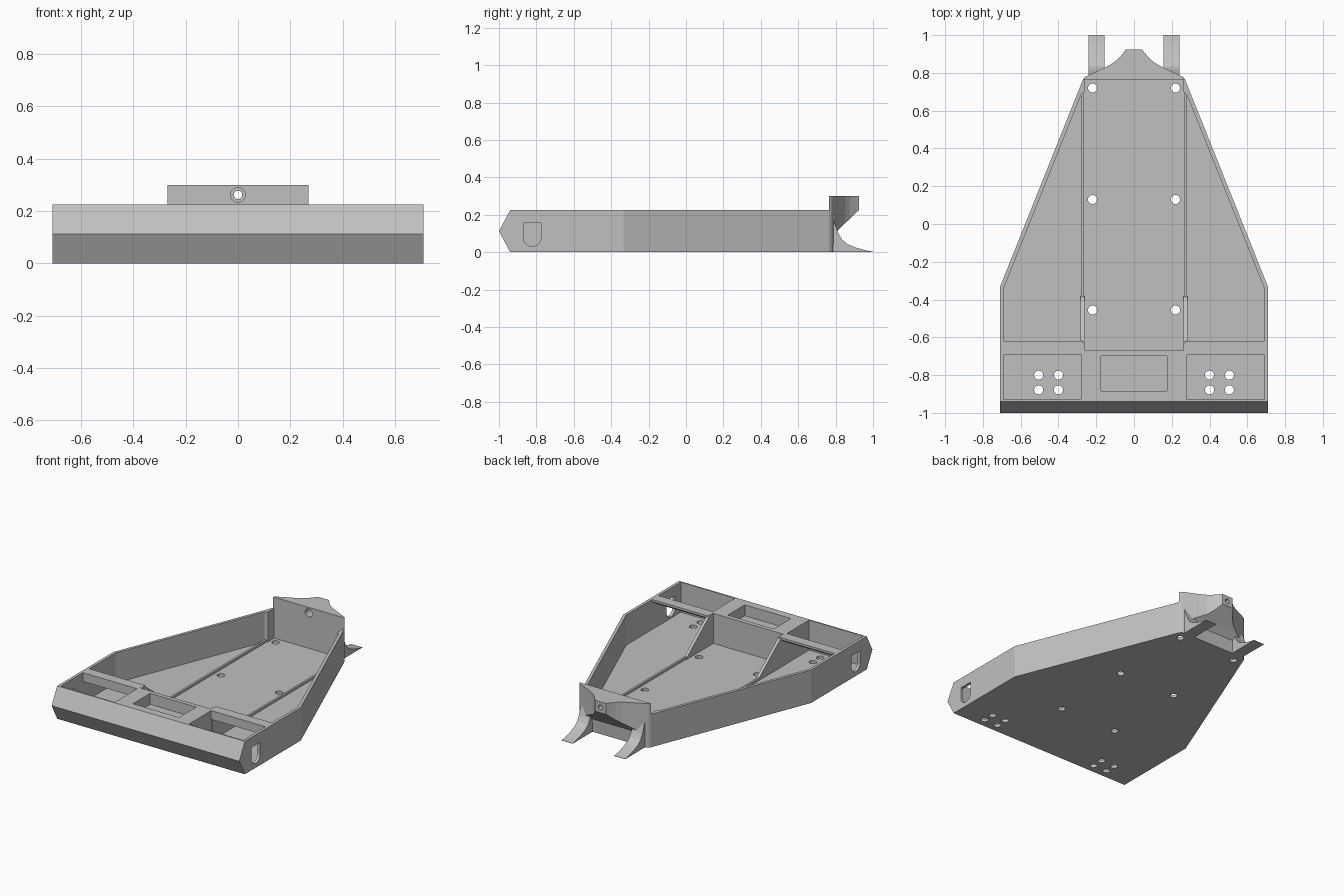
import bpy, bmesh, math

if "Cube" in bpy.data.objects:
    bpy.data.objects.remove(bpy.data.objects["Cube"])

grey = bpy.data.materials.new("light_grey")
grey.use_nodes = True
COLOR = (0.53, 0.53, 0.53, 1)
grey.diffuse_color = COLOR
grey.node_tree.nodes["Principled BSDF"].inputs["Base Color"].default_value = COLOR


def prism(name, pts, axis, lo, hi):
    """Extrude a 2D outline along an axis: z takes (x,y), x takes (y,z), y takes (x,z)."""
    place = {"z": lambda a, b, t: (a, b, t),
             "x": lambda a, b, t: (t, a, b),
             "y": lambda a, b, t: (a, t, b)}[axis]
    bm = bmesh.new()
    low = [bm.verts.new(place(a, b, lo)) for a, b in pts]
    high = [bm.verts.new(place(a, b, hi)) for a, b in pts]
    bm.faces.new(low)
    bm.faces.new(high)
    for i in range(len(pts)):
        j = (i + 1) % len(pts)
        bm.faces.new((low[i], low[j], high[j], high[i]))
    bmesh.ops.recalc_face_normals(bm, faces=bm.faces)
    mesh = bpy.data.meshes.new(name)
    bm.to_mesh(mesh)
    bm.free()
    mesh.materials.append(grey)
    obj = bpy.data.objects.new(name, mesh)
    bpy.context.scene.collection.objects.link(obj)
    return obj


def box_pts(a0, b0, a1, b1):
    return [(a0, b0), (a1, b0), (a1, b1), (a0, b1)]


def circle(a, b, r, n=20):
    return [(a + r * math.cos(math.tau * i / n), b + r * math.sin(math.tau * i / n))
            for i in range(n)]


def mirrored(half):
    """Close a right-hand outline with its mirror image in x."""
    return half + [(-x, y) for x, y in reversed(half)]


def combine(obj, cutters, operation="DIFFERENCE"):
    """Apply booleans in turn and discard the cutters."""
    for c in cutters:
        c.hide_render = True
        mod = obj.modifiers.new("cut", "BOOLEAN")
        mod.operation, mod.solver, mod.object = operation, "EXACT", c
    bpy.context.view_layer.update()
    graph = bpy.context.evaluated_depsgraph_get()
    mesh = bpy.data.meshes.new_from_object(obj.evaluated_get(graph))
    obj.modifiers.clear()
    obj.data = mesh
    for c in cutters:
        bpy.data.objects.remove(c)


H, FLOOR, END = 0.225, 0.02, 0.765

# Tray shell: tapered plan trimmed to the pointed front edge
tray = prism("tray", mirrored([(0.71, -1.1), (0.71, -0.335), (0.27, END)]), "z", -0.1, 0.4)
nose = prism("nose_trim", [(-0.94, 0), (1.2, 0), (1.2, H), (-0.94, H), (-1, 0.112)], "x", -1, 1)
combine(tray, [nose], "INTERSECT")

# Main bay and centre pocket
cuts = [
    prism("bay", mirrored([(0.27, -0.67), (0.27, -0.62), (0.69, -0.62), (0.69, -0.34),
                           (0.28, 0.685), (0.262, 0.7), (0.262, 0.8)]), "z", FLOOR, 0.4),
    prism("pocket", box_pts(-0.175, -0.885, 0.175, -0.7), "z", 0.15, 0.4),
]
for s in (-1, 1):
    x0, x1 = sorted((s * 0.28, s * 0.69))
    # Front corner pocket, open to the bay beneath a wedge-shaped cross beam
    cuts.append(prism("corner", [(-0.93, FLOOR), (-0.6, FLOOR), (-0.6, H - 0.015),
                                 (-0.62, H - 0.015), (-0.69, 0.165), (-0.69, 0.4),
                                 (-0.93, 0.4)], "x", x0, x1))
    # Side slot with rounded bottom
    arc = [(-0.822 + 0.047 * math.cos(a), 0.077 + 0.047 * math.sin(a))
           for a in [math.pi * (1 + i / 10) for i in range(11)]]
    x0, x1 = sorted((s * 0.65, s * 0.8))
    cuts.append(prism("slot", arc + [(-0.775, 0.155), (-0.869, 0.155)], "x", x0, x1))
    # Floor holes
    spots = [(0.22, y) for y in (0.72, 0.13, -0.455)]
    spots += [(x, y) for x in (0.4, 0.505) for y in (-0.8, -0.878)]
    for x, y in spots:
        cuts.append(prism("hole", circle(s * x, y, 0.024), "z", -0.1, 0.1))
combine(tray, cuts)

# Floor rails and gussets behind the centre block
for s, side in ((-1, "right"), (1, "left")):
    x0, x1 = sorted((s * 0.267, s * 0.281))
    prism(side + "_rail", box_pts(-0.66, 0.01, 0.69, 0.035), "x", x0, x1)
    x0, x1 = sorted((s * 0.262, s * 0.282))
    prism(side + "_gusset", [(-0.68, 0.01), (-0.38, 0.01), (-0.38, 0.03), (-0.63, H - 0.001),
                             (-0.68, H - 0.001)], "x", x0, x1)

# Rear bracket: flared plan trimmed to an overhanging side profile
flare = [(0.27, END), (0.26, 0.778), (0.155, 0.828), (0.11, 0.853), (0.08, 0.878),
         (0.057, 0.905), (0.042, 0.925)]
bracket = prism("rear_bracket", mirrored(flare), "z", -0.1, 0.3)
profile = [(0.7, 0), (0.785, 0), (0.79, 0.09), (0.825, 0.13), (0.925, 0.225),
           (0.95, 0.4), (0.7, 0.4)]
combine(bracket, [prism("bracket_trim", profile, "x", -0.5, 0.5)], "INTERSECT")
combine(bracket, [prism("bolt_bore", circle(0, 0.262, 0.016), "y", 0.7, 1),
                  prism("bolt_head", circle(0, 0.262, 0.028), "y", 0.7, 0.84)])

# Swept rear feet
sweep = [(0.77, 0.215), (0.795, 0.155), (0.815, 0.1), (0.835, 0.066), (0.865, 0.042),
         (0.91, 0.024), (0.96, 0.01), (1.0, 0.002), (1.0, 0)]
for s, side in ((-1, "right"), (1, "left")):
    x0, x1 = sorted((s * 0.157, s * 0.24))
    prism(side + "_rear_foot", [(0.766, 0)] + sweep, "x", x0, x1)
